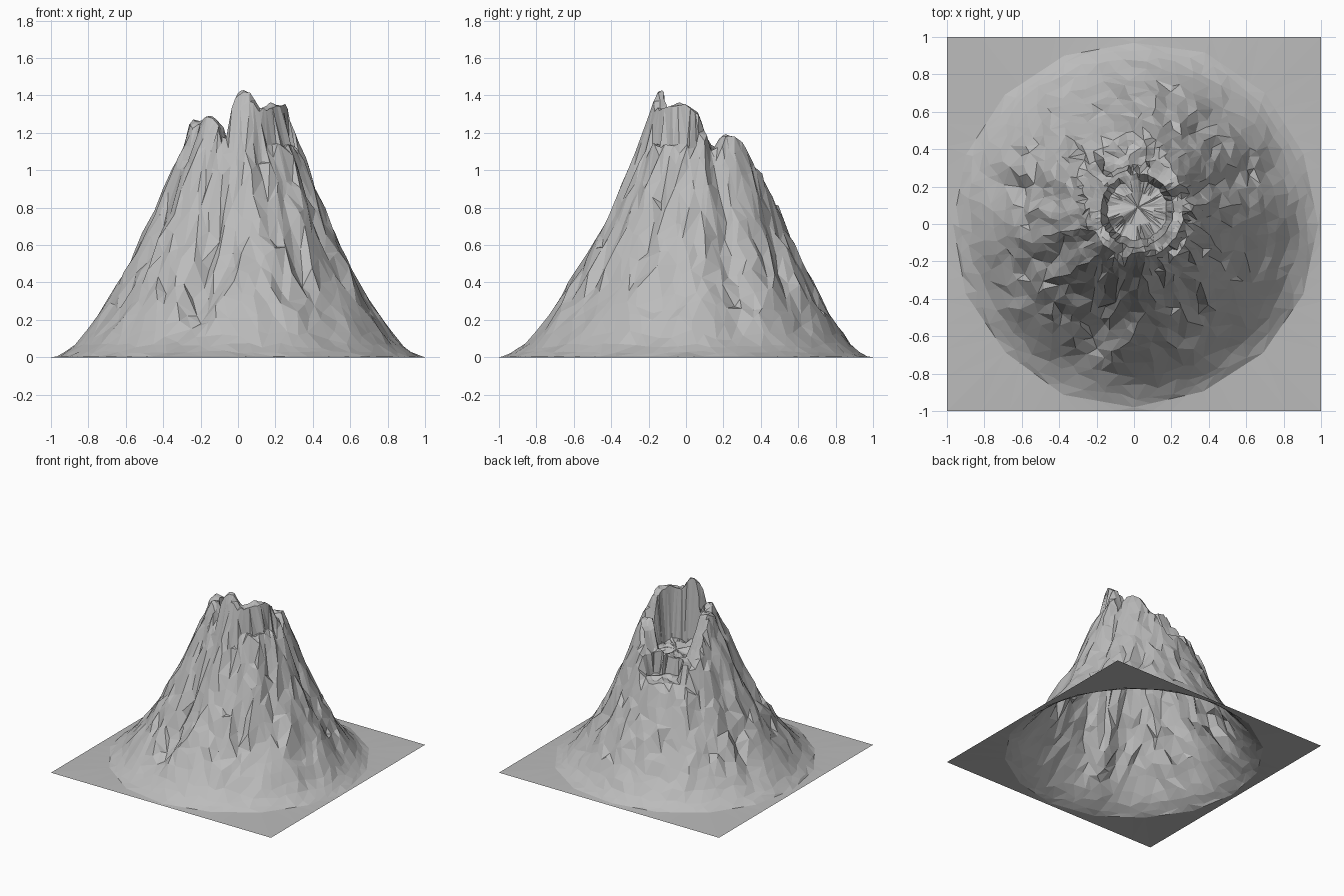
import bpy, bmesh, math, random
from mathutils import Vector, noise

random.seed(7)
cube = bpy.data.objects.get("Cube")
if cube:
    bpy.data.objects.remove(cube, do_unlink=True)

SIDES = 64
CRATER = Vector((0.02, 0.09))
RADII = [0.09, 0.16, 0.195, 0.225, 0.25, 0.285, 0.32, 0.36, 0.41, 0.46,
         0.51, 0.56, 0.61, 0.66, 0.71, 0.76, 0.82, 0.88, 0.93, 0.975]
# Outer slope: radius, height
SLOPE = [(0, 1.45), (0.225, 1.43), (0.25, 1.35), (0.28, 1.23), (0.32, 1.11),
         (0.37, 1.0), (0.45, 0.79), (0.55, 0.58), (0.6, 0.48), (0.7, 0.31),
         (0.8, 0.16), (0.86, 0.08), (0.92, 0.03), (0.975, 0.008)]
# Crater rim: angle in degrees, height
RIM = [(0, 1.30), (18, 1.08), (32, 1.18), (42, 1.20), (58, 1.12), (72, 0.97),
       (140, 0.95), (160, 1.10), (180, 1.26), (205, 1.25), (228, 1.28),
       (243, 1.24), (250, 1.12), (260, 1.38), (270, 1.42), (284, 1.42),
       (296, 1.33), (330, 1.35), (345, 1.34), (360, 1.30)]
# Main ravines: angle and width in degrees, depth
RAVINES = [(20, 8, 0.13), (251, 7, 0.11), (205, 6, 0.07), (165, 7, 0.08), (305, 5, 0.06)]


def lerp_table(table, x):
    for (x0, y0), (x1, y1) in zip(table, table[1:]):
        if x <= x1:
            return y0 + (y1 - y0) * (x - x0) / (x1 - x0)
    return table[-1][1]


def height(r, angle):
    """Slope cut off by the rim, hollowed by the crater and worn by gullies."""
    deg = math.degrees(angle) % 360
    rim = lerp_table(RIM, deg)
    p = Vector((math.cos(angle), math.sin(angle), 0))
    crag = noise.noise(p * r * 14 + Vector((3, 5, 9)))
    if r < 0.178:
        return min(rim, 0.93 + 0.05 * crag)
    wear = max(0, min(1, (r - 0.2) / 0.15, (0.9 - r) / 0.3))
    # Random gullies swirl slightly around the cone
    a = angle + 0.5 * r
    swirl = Vector((math.cos(a), math.sin(a), r * 0.45))
    gully = max(0, noise.noise(swirl * 4.5))
    ravine = sum(d * math.exp(-((deg - c) / w) ** 2) for c, w, d in RAVINES)
    z = lerp_table(SLOPE, r) - wear * (0.13 * gully + ravine - 0.08 * crag)
    if 300 < deg and r > 0.262:       # right shoulder
        rim = 1.13
    elif 80 < deg < 128 and r > 0.23:  # step below the breach
        rim = 0.82
    return max(0.008, min(z, rim + 0.03 * crag))


def mountain_ring(i, r):
    loose = 0.006 if r < 0.26 else 0.018
    ring = []
    for k in range(SIDES):
        angle = math.tau * k / SIDES + random.uniform(-0.032, 0.032)
        angle += 0.5 * (i % 2) * math.tau / SIDES
        rad = r + random.uniform(-loose, loose)
        c = CRATER * max(0, 1 - rad / 0.955)
        ring.append((c.x + rad * math.cos(angle), c.y + rad * math.sin(angle),
                     height(rad, angle)))
    return ring


def foot_ring():
    """Coarse sixteen-sided outline with uneven corners."""
    step = SIDES // 16
    corners = [random.uniform(0.965, 0.998) * Vector((math.cos(a), math.sin(a), 0))
               for a in (math.tau * j / 16 for j in range(16))]
    ring = []
    for k in range(SIDES):
        j, part = divmod(k, step)
        v = corners[j].lerp(corners[(j + 1) % 16], part / step)
        ring.append((v.x, v.y, 0.005))
    return ring


def build(name, rings, mat, centre=None):
    """Skin closed rings, from the inside out, with flat triangles."""
    bm = bmesh.new()
    loops = [[bm.verts.new(p) for p in ring] for ring in rings]
    for inner, outer in zip(loops, loops[1:]):
        for k in range(SIDES):
            n = (k + 1) % SIDES
            bm.faces.new((inner[k], outer[k], outer[n], inner[n]))
    if centre:
        tip = bm.verts.new(centre)
        for k in range(SIDES):
            bm.faces.new((tip, loops[0][k], loops[0][(k + 1) % SIDES]))
    bmesh.ops.triangulate(bm, faces=bm.faces[:])
    mesh = bpy.data.meshes.new(name)
    bm.to_mesh(mesh)
    bm.free()
    mesh.materials.append(mat)
    obj = bpy.data.objects.new(name, mesh)
    bpy.context.collection.objects.link(obj)


# Stone colour
stone = bpy.data.materials.new("grey_stone")
stone.use_nodes = True
grey = (0.5, 0.5, 0.5, 1)
stone.diffuse_color = grey
stone.node_tree.nodes["Principled BSDF"].inputs["Base Color"].default_value = grey

# Hollow mountain with an open crater
rings = [mountain_ring(i, r) for i, r in enumerate(RADII[:-1])] + [foot_ring()]
build("mountain", rings, stone, (CRATER.x, CRATER.y, 0.93))

# Square ground sheet around the foot, open under the mountain
border = []
for k in range(SIDES):
    c, s = math.cos(math.tau * k / SIDES), math.sin(math.tau * k / SIDES)
    m = max(abs(c), abs(s))
    border.append((c / m, s / m, 0))
build("ground_sheet", [rings[-1], border], stone)
